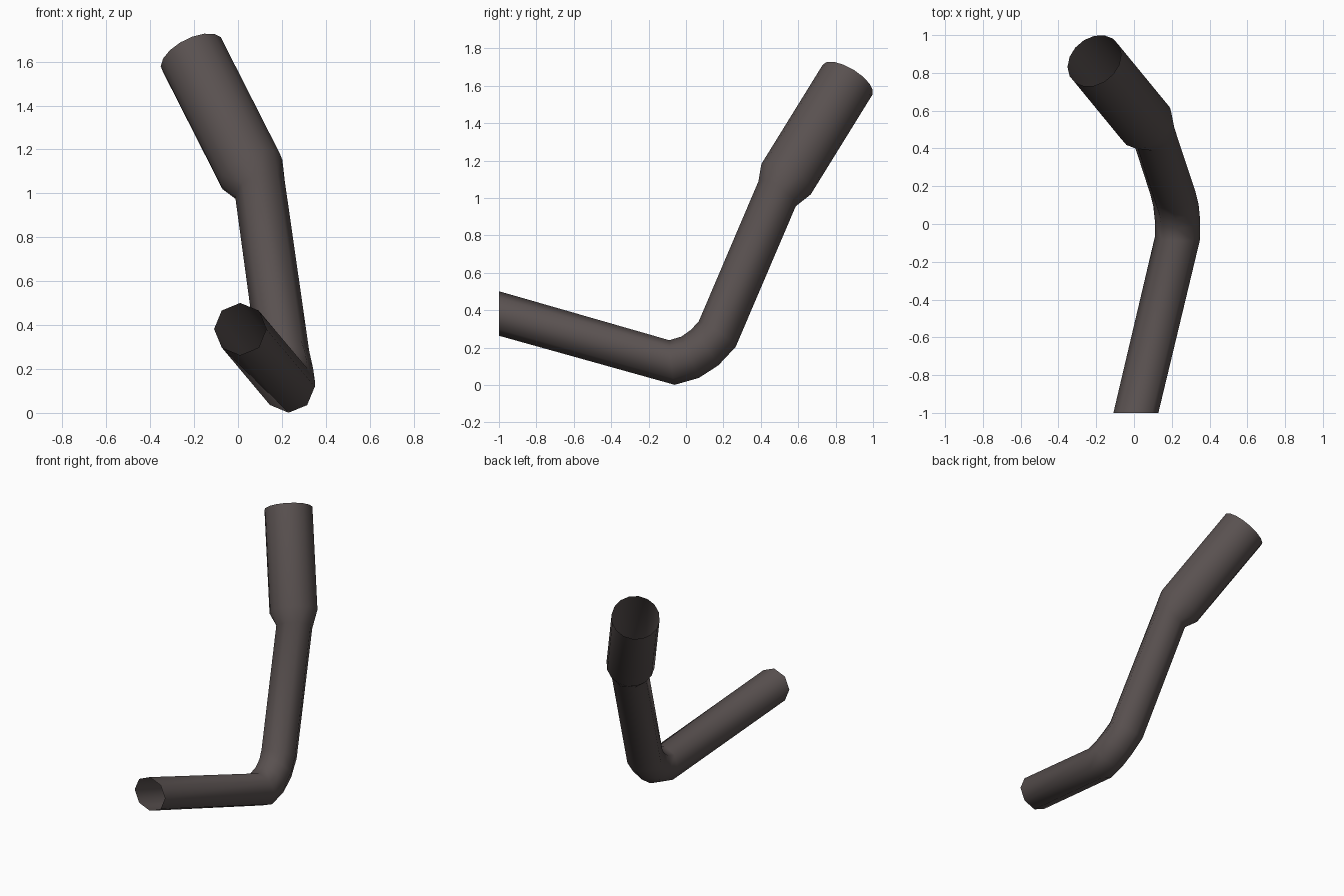
import bpy, bmesh, math
from mathutils import Vector

if "Cube" in bpy.data.objects:
    bpy.data.objects.remove(bpy.data.objects["Cube"])

mat = bpy.data.materials.new("dark brown grey")
mat.diffuse_color = (0.1, 0.082, 0.08, 1)
mat.use_nodes = True
mat.node_tree.nodes["Principled BSDF"].inputs["Base Color"].default_value = mat.diffuse_color

# Ring stations along the pipe: centre, plane normal, radius, sides
STATIONS = [
    ((0.01, -1.0, 0.382), (0, 1, 0), 0.119, 8),
    ((0.23, -0.075, 0.12), (0.05, 1, 0.12), 0.12, 8),
    ((0.23, 0.022, 0.148), (0.0, 0.92, 0.39), 0.12, 8),
    ((0.222, 0.1, 0.2), (-0.06, 0.79, 0.61), 0.12, 8),
    ((0.205, 0.167, 0.272), (-0.12, 0.57, 0.82), 0.12, 8),
    ((0.1, 0.487, 1.022), (-0.35, 0.56, 0.83), 0.12, 8),
    ((0.06, 0.535, 1.1), (-0.4, 0.48, 0.78), 0.155, 16),
    ((-0.21, 0.864, 1.632), (-0.4, 0.48, 0.78), 0.155, 16),
]


def ring(bm, centre, normal, radius, sides):
    n = Vector(normal).normalized()
    u = Vector((1, 0, 0))
    u = (u - n * u.dot(n)).normalized()
    v = u.cross(n)
    return [bm.verts.new(Vector(centre) + radius * (u * math.cos(a) + v * math.sin(a)))
            for a in (math.tau * k / sides for k in range(sides))]


def join(bm, a, b):
    """Skin two rings; b may have twice as many sides as a."""
    n, m = len(a), len(b)
    for k in range(n):
        a0, a1 = a[k], a[(k + 1) % n]
        if n == m:
            bm.faces.new((a0, a1, b[(k + 1) % m], b[k]))
        else:
            b0, b1, b2 = (b[(2 * k + i) % m] for i in range(3))
            bm.faces.new((a0, b1, b0))
            bm.faces.new((a0, a1, b1))
            bm.faces.new((a1, b2, b1))


# Open-ended bent pipe with a wide socket at the top
bm = bmesh.new()
rings = [ring(bm, *s) for s in STATIONS]
for a, b in zip(rings, rings[1:]):
    join(bm, a, b)
bmesh.ops.recalc_face_normals(bm, faces=bm.faces)
# make sure the open skin faces outwards
f = bm.faces[0]
f.normal_update()
if f.normal.dot(f.calc_center_median() - Vector((0.12, -0.54, 0.25))) < 0:
    bmesh.ops.reverse_faces(bm, faces=bm.faces)
for f in bm.faces:
    f.smooth = True
mesh = bpy.data.meshes.new("bent_pipe")
bm.to_mesh(mesh)
bm.free()
mesh.materials.append(mat)
pipe = bpy.data.objects.new("bent_pipe", mesh)
bpy.context.collection.objects.link(pipe)
